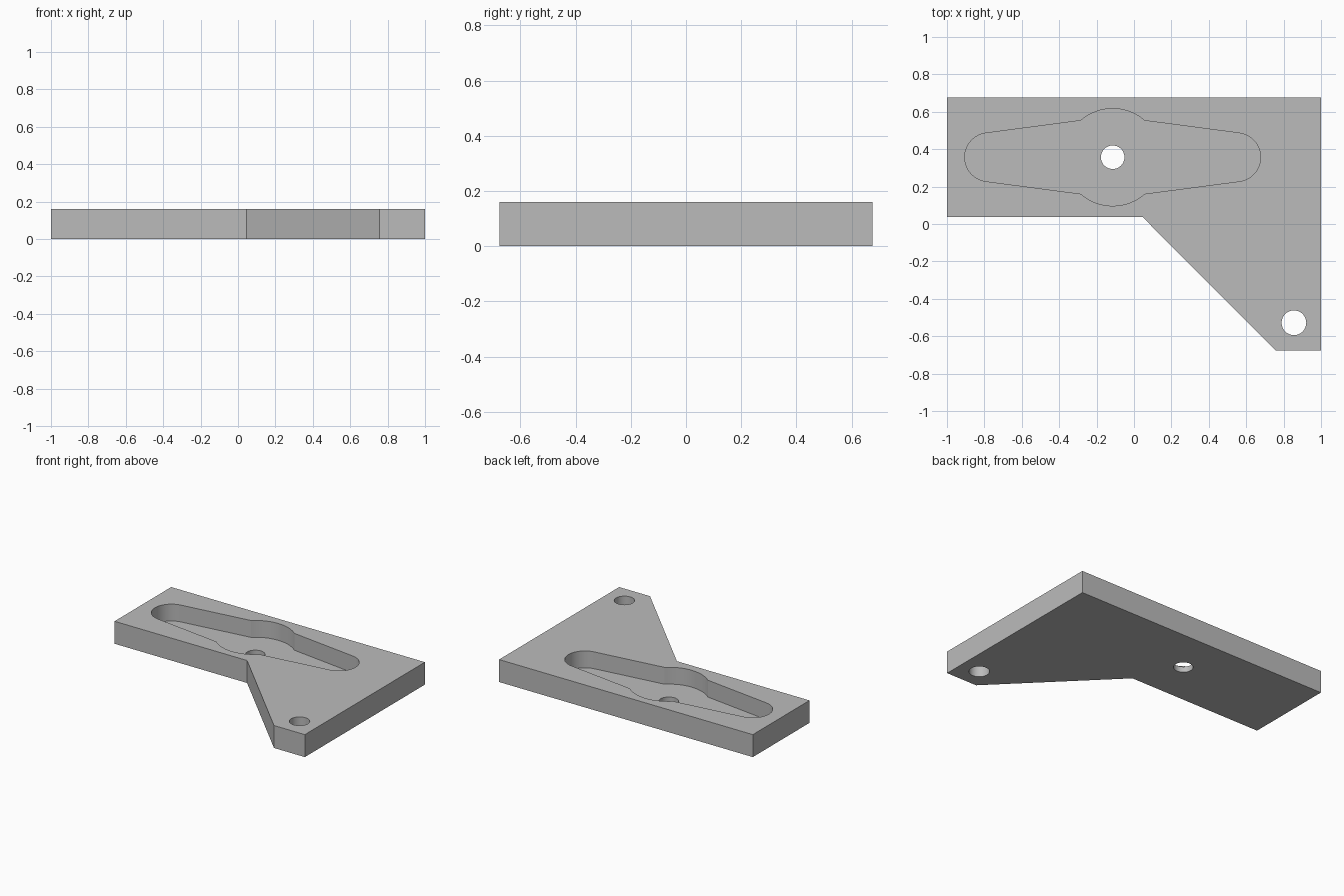
import bpy, bmesh
from math import sin, cos, pi, asin, atan2, hypot

cube = bpy.data.objects.get("Cube")
if cube:
    bpy.data.objects.remove(cube)

THICK, FLOOR = 0.16, 0.04
CX, CY = -0.114, 0.357            # centre of the pocket and its through hole

grey = bpy.data.materials.new("plain grey")
grey.use_nodes = True
grey.diffuse_color = (0.5, 0.5, 0.5, 1)
grey.node_tree.nodes["Principled BSDF"].inputs["Base Color"].default_value = (0.5, 0.5, 0.5, 1)


def prism(name, outline, z0, z1):
    """Extrude a flat outline from z0 up to z1."""
    bm = bmesh.new()
    face = bm.faces.new([bm.verts.new((x, y, z0)) for x, y in outline])
    top = bmesh.ops.extrude_face_region(bm, geom=[face])["geom"]
    for v in top:
        if isinstance(v, bmesh.types.BMVert):
            v.co.z = z1
    bmesh.ops.recalc_face_normals(bm, faces=bm.faces)
    mesh = bpy.data.meshes.new(name)
    bm.to_mesh(mesh)
    bm.free()
    mesh.materials.append(grey)
    obj = bpy.data.objects.new(name, mesh)
    bpy.context.collection.objects.link(obj)
    return obj


def arc(x, y, r, a0, a1, n):
    return [(x + r * cos(a0 + (a1 - a0) * i / n), y + r * sin(a0 + (a1 - a0) * i / n))
            for i in range(n + 1)]


def pocket_outline(reach=0.661, end_r=0.13, mid_r=0.26, mid_dx=0.171):
    """Tapered slot with round ends and a wider round middle."""
    mid_dy = (mid_r ** 2 - mid_dx ** 2) ** 0.5
    # angle of the straight edge that leaves the middle and touches the end arc
    dx, dy = mid_dx - reach, mid_dy
    tangent = atan2(dy, dx) - (pi / 2 - asin(end_r / hypot(dx, dy)))
    spread = atan2(mid_dy, mid_dx)
    half = arc(CX + reach, CY, end_r, -tangent, tangent, 28)
    half += arc(CX, CY, mid_r, spread, pi - spread, 20)
    return half + [(2 * CX - x, 2 * CY - y) for x, y in half]


# Plate with a tapering corner arm
bracket = prism("bracket_plate", [(-1, 0.038), (0.045, 0.038), (0.757, -0.676),
                                  (1, -0.676), (1, 0.676), (-1, 0.676)], 0, THICK)

# Pocket and through holes
cutters = [
    prism("pocket_cutter", pocket_outline(), FLOOR, THICK + 0.1),
    prism("centre_hole_cutter", arc(CX, CY, 0.063, 0, 2 * pi, 48)[:-1], -0.1, THICK + 0.1),
    prism("corner_hole_cutter", arc(0.855, -0.528, 0.066, 0, 2 * pi, 48)[:-1], -0.1, THICK + 0.1),
]
bpy.ops.object.select_all(action="DESELECT")
bpy.context.view_layer.objects.active = bracket
bracket.select_set(True)
for cutter in cutters:
    mod = bracket.modifiers.new(cutter.name, "BOOLEAN")
    mod.operation, mod.solver, mod.object = "DIFFERENCE", "EXACT", cutter
    bpy.ops.object.modifier_apply(modifier=mod.name)
    bpy.data.objects.remove(cutter)

bpy.ops.object.shade_smooth_by_angle(angle=pi / 7)
